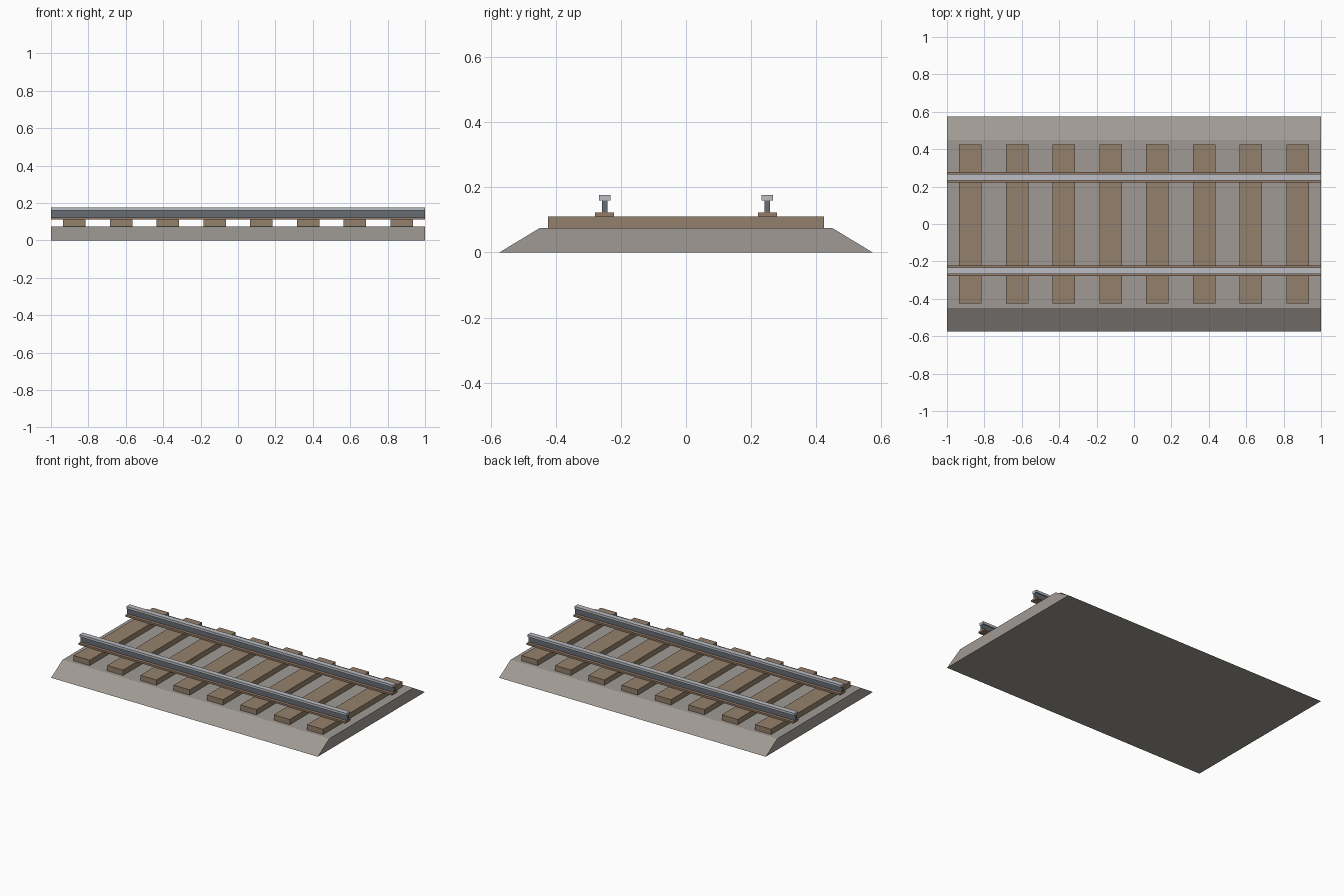
import bpy
import bmesh

cube = bpy.data.objects.get("Cube")
if cube:
    bpy.data.objects.remove(cube, do_unlink=True)


def srgb(v):
    v /= 255
    return v / 12.92 if v <= 0.04045 else ((v + 0.055) / 1.055) ** 2.4


def material(name, r, g, b):
    m = bpy.data.materials.new(name)
    col = (srgb(r), srgb(g), srgb(b), 1)
    m.diffuse_color = col
    m.use_nodes = True
    m.node_tree.nodes["Principled BSDF"].inputs["Base Color"].default_value = col
    return m


gravel = material("gravel grey", 160, 154, 148)
wood = material("sleeper brown", 148, 128, 107)
rust = material("rusty foot brown", 150, 123, 102)
dark_steel = material("dark steel", 102, 109, 116)
bright_steel = material("bright steel", 187, 189, 195)


def extrude_x(name, profile, x0, x1, mat):
    """Closed (y, z) profile extruded along x."""
    bm = bmesh.new()
    face = bm.faces.new([bm.verts.new((x0, y, z)) for y, z in profile])
    new = bmesh.ops.extrude_face_region(bm, geom=[face])["geom"]
    verts = [v for v in new if isinstance(v, bmesh.types.BMVert)]
    bmesh.ops.translate(bm, verts=verts, vec=(x1 - x0, 0, 0))
    bmesh.ops.recalc_face_normals(bm, faces=bm.faces)
    mesh = bpy.data.meshes.new(name)
    bm.to_mesh(mesh)
    bm.free()
    mesh.materials.append(mat)
    obj = bpy.data.objects.new(name, mesh)
    bpy.context.collection.objects.link(obj)
    return obj


def bar(name, y, half_width, z0, z1, x0, x1, mat):
    a, b = y - half_width, y + half_width
    return extrude_x(name, [(a, z0), (b, z0), (b, z1), (a, z1)], x0, x1, mat)


# Ballast bed with sloped shoulders
BED, SLEEPER, FOOT, WEB, HEAD = 0.075, 0.111, 0.123, 0.16, 0.176
extrude_x("ballast_bed", [(-0.574, 0), (0.574, 0), (0.45, BED), (-0.45, BED)],
          -1, 1, gravel)

# Eight evenly spaced sleepers
for i in range(8):
    x = -0.875 + i * 0.25
    bar(f"sleeper_{i + 1}", 0, 0.424, BED, SLEEPER, x - 0.06, x + 0.06, wood)

# Two rails, each with foot, web and head
for side, y in (("front", -0.25), ("back", 0.25)):
    bar(f"{side}_rail_foot", y, 0.029, SLEEPER, FOOT, -1, 1, rust)
    bar(f"{side}_rail_web", y, 0.008, FOOT, WEB, -1, 1, dark_steel)
    bar(f"{side}_rail_head", y, 0.0175, WEB, HEAD, -1, 1, bright_steel)
